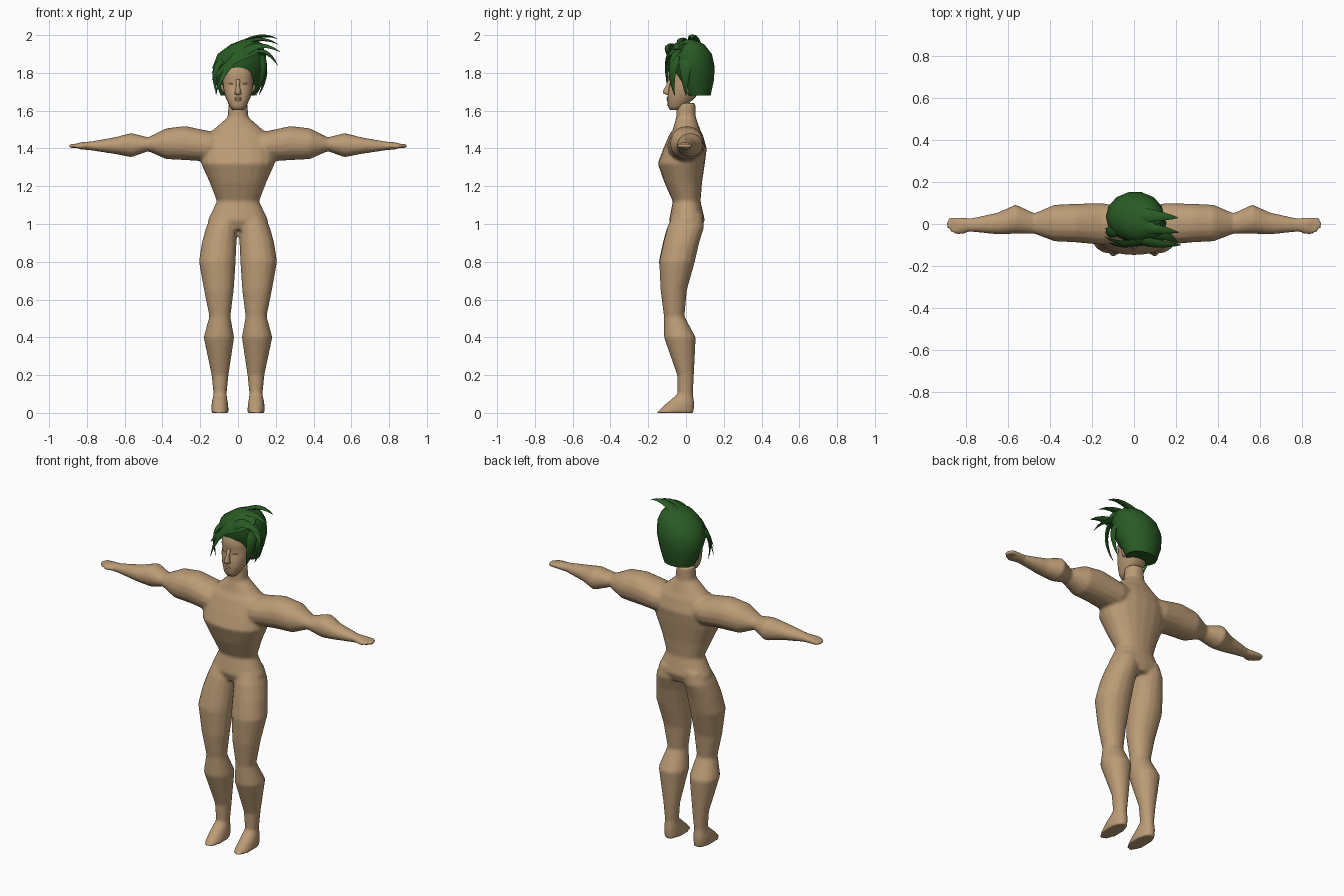
import bpy, bmesh, math
from mathutils import Vector

cube = bpy.data.objects.get("Cube")
if cube:
    bpy.data.objects.remove(cube)


def material(name, rgb):
    m = bpy.data.materials.new(name)
    m.use_nodes = True
    m.diffuse_color = (*rgb, 1)
    m.node_tree.nodes["Principled BSDF"].inputs["Base Color"].default_value = (*rgb, 1)
    return m


SKIN = material("tan skin", (0.50, 0.33, 0.18))
GREEN = material("dark green hair", (0.022, 0.105, 0.018))
BROWN = material("eye brown", (0.16, 0.09, 0.05))


def finish(name, bm, mat, smooth=True):
    bmesh.ops.recalc_face_normals(bm, faces=bm.faces)
    for f in bm.faces:
        f.smooth = smooth
    mesh = bpy.data.meshes.new(name)
    bm.to_mesh(mesh)
    bm.free()
    mesh.materials.append(mat)
    ob = bpy.data.objects.new(name, mesh)
    bpy.context.collection.objects.link(ob)
    return ob


def loft(bm, rings, sides=16, power=2.0):
    """Skin a closed tube over rings of (centre, half axis, half axis)."""
    loops = []
    for c, u, v in rings:
        loop = []
        for i in range(sides):
            a = math.tau * i / sides
            p, q = [math.copysign(abs(k) ** (2 / power), k) for k in (math.cos(a), math.sin(a))]
            loop.append(bm.verts.new(c + u * p + v * q))
        loops.append(loop)
    for a, b in zip(loops, loops[1:]):
        for i in range(sides):
            j = (i + 1) % sides
            bm.faces.new((a[i], a[j], b[j], b[i]))
    bm.faces.new(loops[0])
    bm.faces.new(loops[-1])


def upright(z, x0, x1, y0, y1, s=1):
    """Horizontal ring from its extents."""
    return (Vector((s * (x0 + x1) / 2, (y0 + y1) / 2, z)),
            Vector(((x1 - x0) / 2, 0, 0)), Vector((0, (y1 - y0) / 2, 0)))


def sideways(x, z0, z1, y0, y1, s=1):
    """Ring across an arm from its extents."""
    return (Vector((s * x, (y0 + y1) / 2, (z0 + z1) / 2)),
            Vector((0, (y1 - y0) / 2, 0)), Vector((0, 0, (z1 - z0) / 2)))


# Body: torso, legs, arms and fingers fused into one skin
torso = [(0.97, .09, -.07, .08), (1.02, .16, -.09, .10), (1.12, .112, -.07, .077),
         (1.22, .15, -.115, .085), (1.32, .195, -.15, .10), (1.40, .20, -.12, .11),
         (1.47, .17, -.09, .09), (1.50, .13, -.07, .075), (1.565, .055, -.052, .052),
         (1.64, .05, -.05, .05)]
leg = [(1.05, .002, .14, -.07, .09), (.98, .003, .17, -.10, .095), (.90, .008, .192, -.12, .07),
       (.80, .012, .207, -.142, .047), (.65, .022, .18, -.135, .005), (.51, .04, .152, -.117, -.008),
       (.40, .02, .182, -.117, .052), (.20, .05, .14, -.047, .042), (.10, .06, .13, -.045, .037),
       (.05, .053, .14, -.105, .045), (.0, .048, .143, -.158, .042)]
arm = [(.05, 1.36, 1.48, -.07, .08), (.15, 1.33, 1.492, -.10, .10), (.28, 1.338, 1.519, -.088, .097),
       (.38, 1.343, 1.507, -.083, .092), (.475, 1.385, 1.459, -.047, .052),
       (.565, 1.353, 1.482, -.047, .093), (.65, 1.37, 1.46, -.05, .055),
       (.78, 1.39, 1.437, -.037, .027), (.84, 1.395, 1.432, -.042, .032)]
bm = bmesh.new()
loft(bm, [upright(z, -w, w, f, b) for z, w, f, b in torso], 20, 2.2)
for s in (-1, 1):
    loft(bm, [upright(*r, s) for r in leg], 16, 2.1)
    loft(bm, [sideways(*r, s) for r in arm], 16, 2.1)
    for i, tip in enumerate((.875, .893, .895, .885)):
        y = -.031 + i * .018
        loft(bm, [sideways(.82, 1.40, 1.43, y - .01, y + .01, s),
                  sideways(tip, 1.402, 1.424, y - .008, y + .008, s)], 8)
    loft(bm, [sideways(.80, 1.40, 1.425, -.045, -.015, s),
              sideways(.85, 1.40, 1.42, -.052, -.035, s)], 8)
body = finish("body", bm, SKIN)
fuse = body.modifiers.new("fuse", 'REMESH')
fuse.mode = 'VOXEL'
fuse.voxel_size = 0.009
fuse.use_smooth_shade = True
soften = body.modifiers.new("soften", 'SMOOTH')
soften.factor = 0.5
soften.iterations = 4

# Head
head_rings = [(1.603, .028, -.085, -.03), (1.625, .045, -.097, .0), (1.67, .066, -.098, .05),
              (1.72, .079, -.092, .08), (1.75, .081, -.084, .095), (1.775, .082, -.092, .10),
              (1.82, .082, -.086, .11), (1.88, .07, -.06, .11), (1.92, .04, -.03, .08)]
bm = bmesh.new()
loft(bm, [upright(z, -w, w, f, b) for z, w, f, b in head_rings], 20, 2.3)
head = finish("head", bm, SKIN)

# Nose, lips and ears
bm = bmesh.new()
loft(bm, [upright(z, -w, w, f, -.08) for z, w, f in
          ((1.683, .012, -.10), (1.69, .019, -.121), (1.705, .014, -.122),
           (1.735, .009, -.106), (1.765, .011, -.094))], 10)
finish("nose", bm, SKIN)
bm = bmesh.new()
for z in (1.656, 1.667):
    loft(bm, [sideways(x, z - h, z + h, -.098 - d, -.085)
              for x, h, d in ((-.026, .001, -.008), (-.008, .006, .006),
                              (.008, .006, .006), (.026, .001, -.008))], 8)
finish("lips", bm, SKIN)
for s, side in ((1, "left"), (-1, "right")):
    bm = bmesh.new()
    loft(bm, [upright(z, .07, w, f, b, s) for z, w, f, b in
              ((1.69, .078, -.005, .015), (1.72, .09, -.008, .025), (1.755, .094, -.005, .035))], 8)
    finish(side + "_ear", bm, SKIN)


def plate(name, outline, target, mat, height):
    """Thin sheet laid onto the front of a target."""
    bm = bmesh.new()
    bm.faces.new([bm.verts.new((x, -0.5, z)) for x, z in outline])
    bmesh.ops.triangulate(bm, faces=bm.faces[:])
    bmesh.ops.subdivide_edges(bm, edges=bm.edges[:], cuts=5, use_grid_fill=True)
    ob = finish(name, bm, mat)
    wrap = ob.modifiers.new("lay", 'SHRINKWRAP')
    wrap.target = target
    wrap.wrap_method = 'PROJECT'
    wrap.wrap_mode = 'ABOVE_SURFACE'
    wrap.use_project_y = True
    wrap.use_positive_direction = True
    wrap.use_negative_direction = False
    wrap.offset = height
    return ob


# Eyes, and the two front cloth panels
for s, side in ((1, "left"), (-1, "right")):
    plate(side + "_eye", [(s * x, z) for x, z in
          ((.018, 1.738), (.030, 1.748), (.045, 1.748), (.057, 1.742), (.038, 1.736))],
          head, BROWN, .002)
plate("right_cloth_panel", [(-.10, .79), (-.09, .93), (-.06, 1.01), (-.05, .91),
                            (-.02, .97), (-.03, .79)], body, SKIN, .003)
plate("left_cloth_panel", [(.03, .79), (.02, .98), (.10, .90), (.10, .79)], body, SKIN, .003)

# Hair cap, set back so the face stays clear
cap = [(1.68, .0, .062, .092, .07), (1.76, .0, .05, .122, .10), (1.83, .005, .035, .14, .12),
       (1.90, .02, .025, .128, .115), (1.95, .045, .015, .085, .085), (1.978, .06, .01, .03, .035)]
bm = bmesh.new()
loft(bm, [upright(z, x - w, x + w, y - d, y + d) for z, x, y, w, d in cap], 14)
hair = [finish("hair_cap", bm, GREEN)]


def lock(name, a, b, c, width):
    """Tapered tuft along a bent path."""
    a, b, c = Vector(a), Vector(b), Vector(c)
    rings = []
    for i in range(8):
        t = i / 7
        p = a * (1 - t) ** 2 + b * 2 * t * (1 - t) + c * t * t
        along = ((b - a) * (1 - t) + (c - b) * t).normalized()
        across = along.cross(p - Vector((0, .03, 1.78))).normalized()
        w = width * max(.03, (1 - t) ** .7) * min(1, .6 + t * 2)
        rings.append((p, across * w, along.cross(across) * w * .4))
    bm = bmesh.new()
    loft(bm, rings, 6)
    hair.append(finish(name, bm, GREEN))


# Fringe swept to the right, side locks and wind-blown tips to the left
locks = [((.10, -.03, 1.93), (-.03, -.13, 1.94), (-.12, -.09, 1.69), .042),
         ((.10, -.05, 1.92), (-.02, -.13, 1.90), (-.14, -.06, 1.76), .042),
         ((.13, -.02, 1.94), (.0, -.08, 1.97), (-.14, -.02, 1.80), .05),
         ((.13, -.05, 1.89), (.15, -.09, 1.80), (.095, -.06, 1.68), .036),
         ((-.08, -.03, 1.87), (-.15, -.05, 1.82), (-.11, -.05, 1.68), .036),
         ((.12, .0, 1.88), (.17, -.01, 1.80), (.11, .0, 1.68), .04),
         ((-.08, .0, 1.88), (.08, -.02, 2.03), (.215, -.04, 1.95), .045),
         ((-.05, .05, 1.90), (.10, .04, 2.035), (.21, .03, 1.98), .045),
         ((.0, -.07, 1.88), (.10, -.10, 1.99), (.225, -.10, 1.91), .04),
         ((.05, -.03, 1.90), (.15, -.04, 1.95), (.21, -.09, 1.84), .04)]
for i, spec in enumerate(locks):
    lock("hair_lock_%d" % (i + 1), *spec)

# Crisp folds on the hair
bpy.ops.object.select_all(action='DESELECT')
for ob in hair:
    ob.select_set(True)
bpy.context.view_layer.objects.active = hair[0]
bpy.ops.object.shade_smooth_by_angle(angle=math.radians(40))
